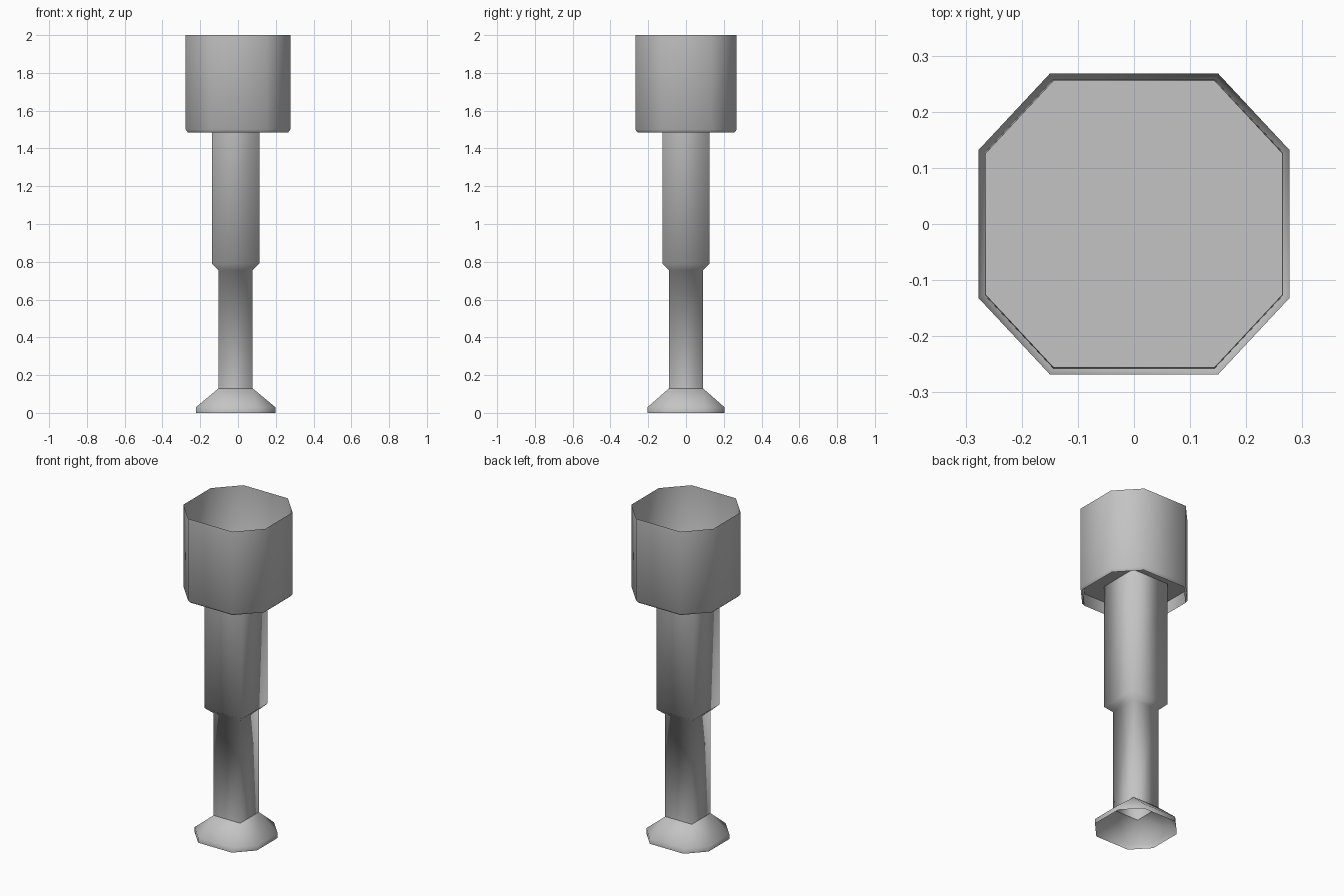
import bpy
import bmesh
import math

cube = bpy.data.objects.get("Cube")
if cube:
    bpy.data.objects.remove(cube, do_unlink=True)

# Single plain grey for the whole model
grey = bpy.data.materials.new("plain_grey")
grey.use_nodes = True
COLOUR = (0.55, 0.55, 0.55, 1)
grey.diffuse_color = COLOUR
grey.node_tree.nodes["Principled BSDF"].inputs["Base Color"].default_value = COLOUR

LEG_X = -0.0125


def outline(hx, hy, kx, ky):
    """Counter-clockwise rectangle with cut corners; kx=hx, ky=hy gives a plain one."""
    return [(hx, -ky), (hx, ky), (kx, hy), (-kx, hy),
            (-hx, ky), (-hx, -ky), (-kx, -hy), (kx, -hy)]


def square(h):
    return outline(h, h, h, h)


def octagon(scale):
    return outline(0.277 * scale, 0.268 * scale, 0.15 * scale, 0.132 * scale)


def loft(name, sections, centre_x=0, floor=False, angle=180):
    """Open shell through stacked outlines, optionally closed at the first one."""
    bm = bmesh.new()
    rings = [[bm.verts.new((x + centre_x, y, z)) for x, y in shape]
             for z, shape in sections]
    for low, high in zip(rings, rings[1:]):
        for i in range(len(low)):
            j = (i + 1) % len(low)
            bm.faces.new((low[i], low[j], high[j], high[i]))
    if floor:
        bm.faces.new(list(reversed(rings[0])))
    bmesh.ops.remove_doubles(bm, verts=bm.verts[:], dist=0.0001)
    mesh = bpy.data.meshes.new(name)
    bm.to_mesh(mesh)
    bm.free()
    mesh.materials.append(grey)
    obj = bpy.data.objects.new(name, mesh)
    bpy.context.collection.objects.link(obj)
    bpy.ops.object.select_all(action="DESELECT")
    obj.select_set(True)
    bpy.context.view_layer.objects.active = obj
    if angle < 180:
        bpy.ops.object.shade_smooth_by_angle(angle=math.radians(angle))
    else:
        bpy.ops.object.shade_smooth()
    return obj


# Octagonal cup on top, with a recessed floor and a bevelled lower lip
loft("sleeve", [(1.56, octagon(0.955)), (1.485, octagon(0.96)),
                (1.5, octagon(1)), (2.0, octagon(1))], floor=True, angle=50)

# Square strut: narrow rod below, wider housing above
loft("strut", [(0.13, square(0.09)), (0.755, square(0.09)),
               (0.79, square(0.125)), (1.56, square(0.125))], centre_x=LEG_X)

# Hollow foot flaring from the square rod to an octagonal rim
loft("foot", [(0.0, octagon(0.76)), (0.03, octagon(0.76)),
              (0.13, square(0.09))], centre_x=LEG_X)
